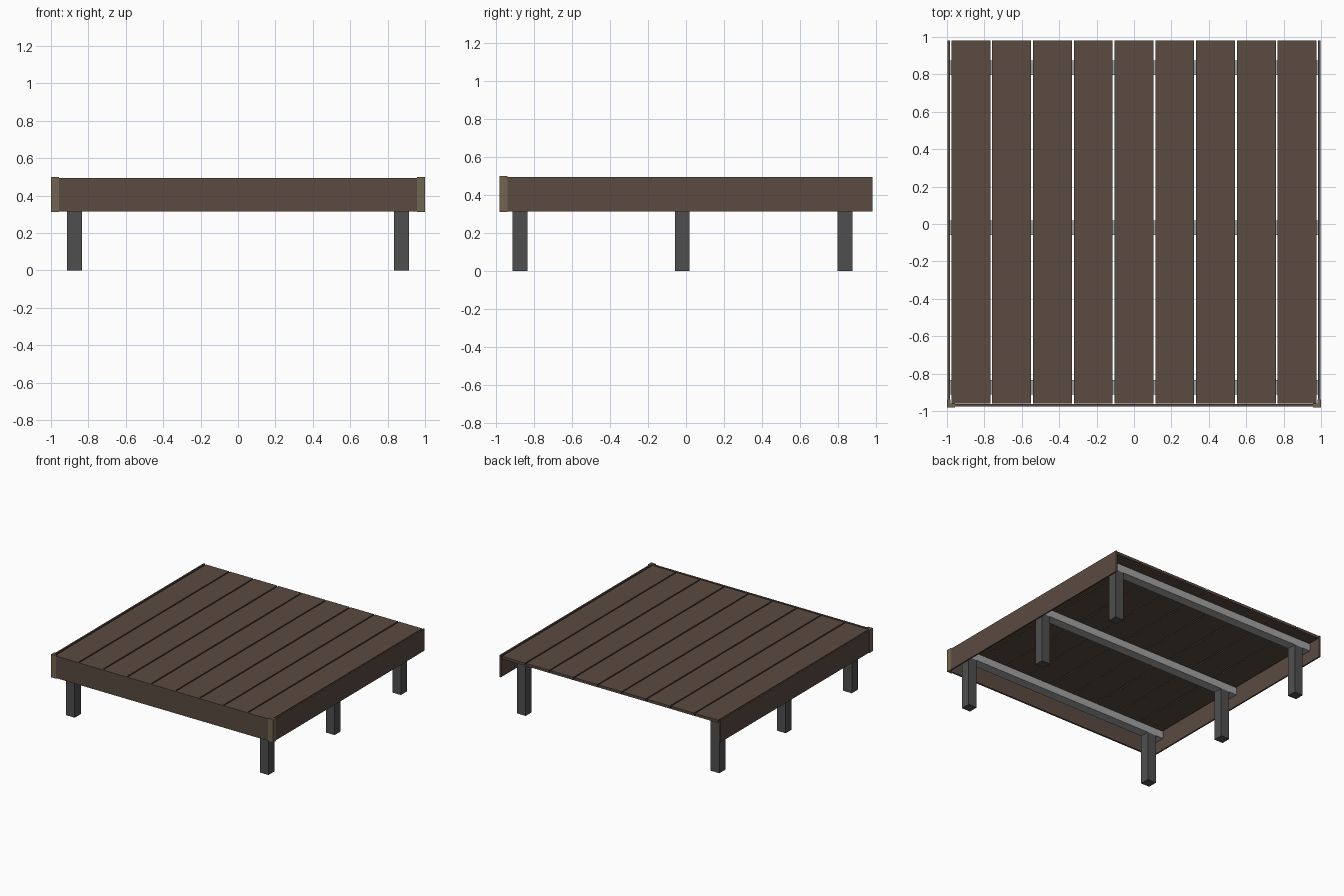
import bpy

cube = bpy.data.objects.get("Cube")
if cube:
    bpy.data.objects.remove(cube, do_unlink=True)


def material(name, rgb):
    m = bpy.data.materials.new(name)
    m.use_nodes = True
    m.diffuse_color = (*rgb, 1)
    m.node_tree.nodes["Principled BSDF"].inputs["Base Color"].default_value = (*rgb, 1)
    return m


brown = material("brown board", (0.102, 0.069, 0.052))
dark_gray = material("dark gray post", (0.078, 0.078, 0.078))
light_gray = material("light gray beam", (0.37, 0.37, 0.37))
tan = material("tan trim", (0.165, 0.13, 0.08))


def box(name, mat, x, y, z):
    """Box spanning the given (min, max) ranges."""
    spans = (x, y, z)
    bpy.ops.mesh.primitive_cube_add(size=1, location=[(a + b) / 2 for a, b in spans])
    ob = bpy.context.object
    ob.name = name
    ob.scale = [b - a for a, b in spans]
    bpy.ops.object.transform_apply(location=False, rotation=False, scale=True)
    ob.data.materials.append(mat)
    return ob


def mirrored(side, low, high):
    return tuple(sorted((side * low, side * high)))


# Deck boards running front to back
count, pitch, gap = 9, 0.218, 0.01
for i in range(count):
    x = (i - (count - 1) / 2) * pitch
    half = (pitch - gap) / 2
    box(f"deck_board_{i + 1}", brown, (x - half, x + half), (-0.96, 0.98), (0.468, 0.49))

# Skirt boards on the front and both sides; the back stays open
box("front_skirt", brown, (-0.995, 0.995), (-0.976, -0.962), (0.315, 0.494))
for side, label in ((1, "left"), (-1, "right")):
    box(f"{label}_skirt", brown, mirrored(side, 0.985, 0.997), (-0.962, 0.98), (0.315, 0.494))

# Cross beams, each on two posts
for y, row in ((-0.873, "front"), (-0.02, "middle"), (0.835, "back")):
    span = (y - 0.039, y + 0.039)
    box(f"{row}_beam", light_gray, (-0.983, 0.983), span, (0.408, 0.468))
    for side, label in ((1, "left"), (-1, "right")):
        box(f"{row}_{label}_post", dark_gray, mirrored(side, 0.835, 0.913), span, (0, 0.408))

# Angle trim wrapping the two front corners
profile = [(1, -0.98), (1, -0.938), (0.982, -0.938), (0.982, -0.96), (0.958, -0.96), (0.958, -0.98)]
for side, label in ((1, "left"), (-1, "right")):
    n = len(profile)
    verts = [(side * x, y, z) for z in (0.312, 0.5) for x, y in profile]
    faces = [list(range(n))[::-1], list(range(n, 2 * n))]
    faces += [(i, (i + 1) % n, (i + 1) % n + n, i + n) for i in range(n)]
    # The profile winds counter-clockwise on the left and is reversed by mirroring
    if side < 0:
        faces = [list(f)[::-1] for f in faces]
    mesh = bpy.data.meshes.new(f"{label}_corner_trim")
    mesh.from_pydata(verts, [], faces)
    mesh.materials.append(tan)
    bpy.context.collection.objects.link(bpy.data.objects.new(f"{label}_corner_trim", mesh))
